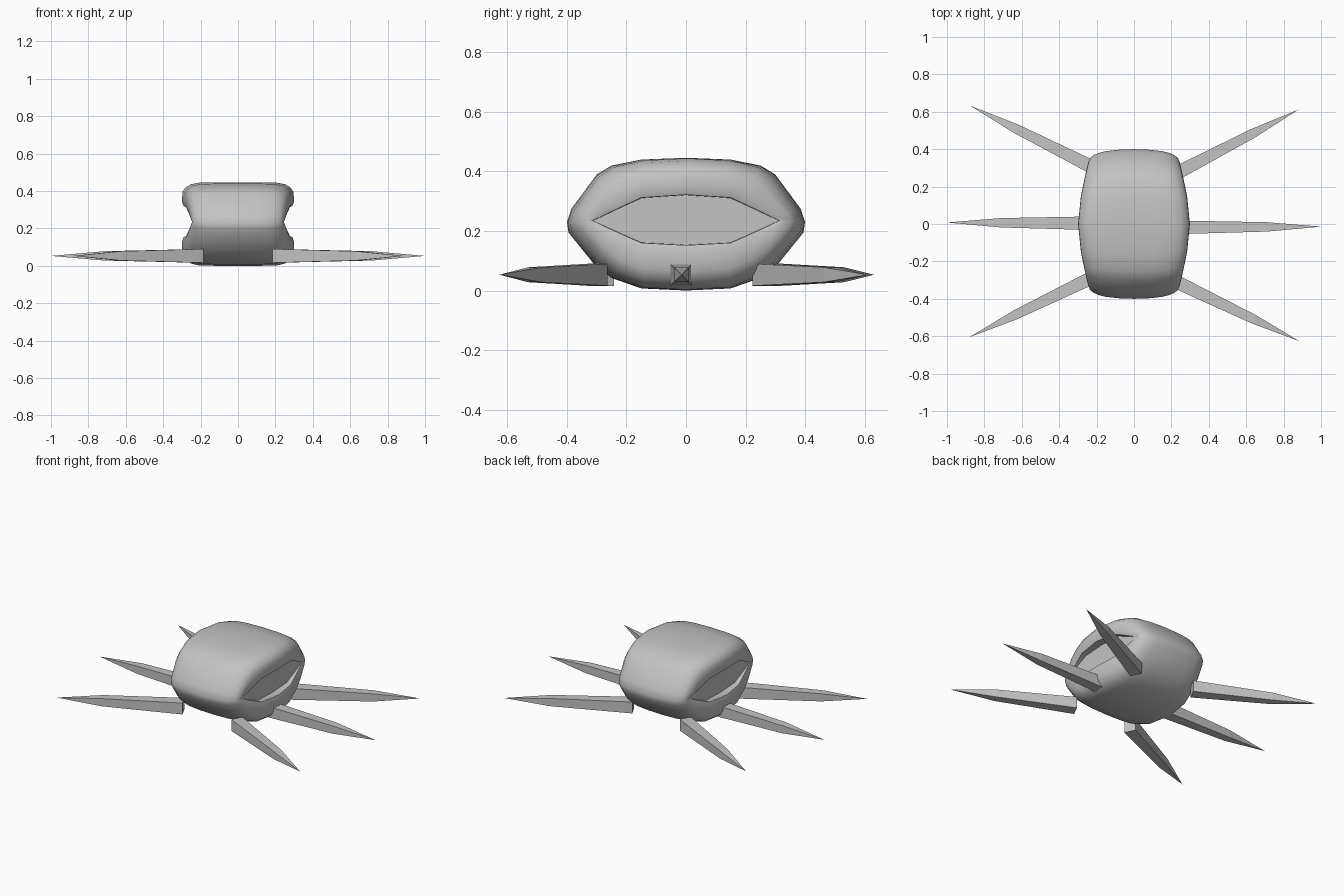
import bpy, bmesh, math
from mathutils import Vector

if "Cube" in bpy.data.objects:
    bpy.data.objects.remove(bpy.data.objects["Cube"])

grey = bpy.data.materials.new("plain grey")
grey.diffuse_color = (0.55, 0.55, 0.55, 1)
grey.use_nodes = True
grey.node_tree.nodes["Principled BSDF"].inputs["Base Color"].default_value = grey.diffuse_color


def finish(bm, name, angle=None):
    bmesh.ops.recalc_face_normals(bm, faces=bm.faces)
    mesh = bpy.data.meshes.new(name)
    bm.to_mesh(mesh)
    bm.free()
    mesh.materials.append(grey)
    obj = bpy.data.objects.new(name, mesh)
    bpy.context.collection.objects.link(obj)
    if angle:
        bpy.ops.object.select_all(action='DESELECT')
        obj.select_set(True)
        bpy.context.view_layer.objects.active = obj
        bpy.ops.object.shade_smooth_by_angle(angle=math.radians(angle))
    return obj


def loop(tip, top, bottom):
    """Closed y-z outline from its back tip, back-to-centre upper and lower points."""
    upper = [tip] + top + [(-y, z) for y, z in top[-2::-1]]
    lower = [(-tip[0], tip[1])] + [(-y, z) for y, z in bottom[:-1]] + bottom[::-1]
    return upper + lower


# Body outline seen from the side, and the rim of the side opening
MID = 0.235
PANEL_X = 0.243
outline = loop((0.40, 0.23), [(0.385, 0.275), (0.30, 0.39), (0.25, 0.42), (0.15, 0.44), (0, 0.446)],
               [(0.395, 0.195), (0.31, 0.09), (0.25, 0.042), (0.15, 0.007), (0, 0.0)])
rim = loop((0.315, MID), [(0.29, 0.246), (0.24, 0.27), (0.20, 0.289), (0.15, 0.312), (0, 0.322)],
           [(0.29, 0.223), (0.24, 0.2), (0.20, 0.182), (0.15, 0.16), (0, 0.152)])


def half_width(y):
    table = [(0, .299), (.15, .284), (.25, .263), (.3, .252), (.34, .242), (.37, .228), (.41, .205)]
    y = min(abs(y), 0.409)
    for (a, wa), (b, wb) in zip(table, table[1:]):
        if y <= b:
            return wa + (wb - wa) * (y - a) / (b - a)


# Shell: rings from the middle plane out to the rim, then in to the flat panel
bm = bmesh.new()
rings = []
for t, frac in [(0, 0), (0, .4), (.015, .7), (.08, .84), (.22, .94), (.42, .995), (.85, 1), (1, .975)]:
    ring = []
    for (py, pz), (ry, rz) in zip(outline, rim):
        y, z = py + (ry - py) * t, pz + (rz - pz) * t
        corner = frac * frac * (1 - t)
        z = MID + (z - MID) * (1 - 0.12 * corner * (y / 0.4) ** 2)
        y *= 1 - 0.05 * corner
        x = frac * half_width(y)
        if t == 1:
            x = max(x, PANEL_X + 0.002)
        ring.append(bm.verts.new((x, y, z)))
    rings.append(ring)
rings.append([bm.verts.new((PANEL_X, y * 0.995, MID + (z - MID) * 0.985)) for y, z in rim])
n = len(outline)
for a, b in zip(rings, rings[1:]):
    for i in range(n):
        bm.faces.new((a[i], a[(i + 1) % n], b[(i + 1) % n], b[i]))
bm.faces.new(rings[-1])

# Mirror to the other side and weld along the middle
copy = bmesh.ops.duplicate(bm, geom=bm.verts[:] + bm.edges[:] + bm.faces[:])["geom"]
for v in copy:
    if isinstance(v, bmesh.types.BMVert):
        v.co.x = -v.co.x
bmesh.ops.remove_doubles(bm, verts=bm.verts, dist=1e-5)
# Remove the doubled inner strips left flat on the middle plane, if any
bmesh.ops.dissolve_degenerate(bm, edges=bm.edges, dist=1e-6)
finish(bm, "body_shell", 40)


def leg(name, base, tip):
    """Square spike: slow taper to a waist, then to a point."""
    start, end = Vector((*base, 0.053)), Vector((*tip, 0.053))
    along = (end - start).normalized()
    side = Vector((-along.y, along.x, 0))
    up = Vector((0, 0, 1))
    bm = bmesh.new()
    squares = []
    for t, r in [(0, 0.037), (0.64, 0.025)]:
        c = start.lerp(end, t)
        squares.append([bm.verts.new(c + side * r * s + up * r * u)
                        for s, u in [(1, 1), (-1, 1), (-1, -1), (1, -1)]])
    point = bm.verts.new(end)
    a, b = squares
    bm.faces.new(a)
    for i in range(4):
        j = (i + 1) % 4
        bm.faces.new((a[i], a[j], b[j], b[i]))
        bm.faces.new((b[i], b[j], point))
    finish(bm, name)


# Six legs
leg("right_front_leg", (0.20, -0.297), (0.885, -0.627))
leg("right_middle_leg", (0.20, -0.018), (1.0, -0.014))
leg("right_back_leg", (0.20, 0.257), (0.88, 0.612))
leg("left_front_leg", (-0.20, -0.275), (-0.88, -0.605))
leg("left_middle_leg", (-0.20, 0.004), (-1.0, 0.008))
leg("left_back_leg", (-0.20, 0.293), (-0.875, 0.632))
